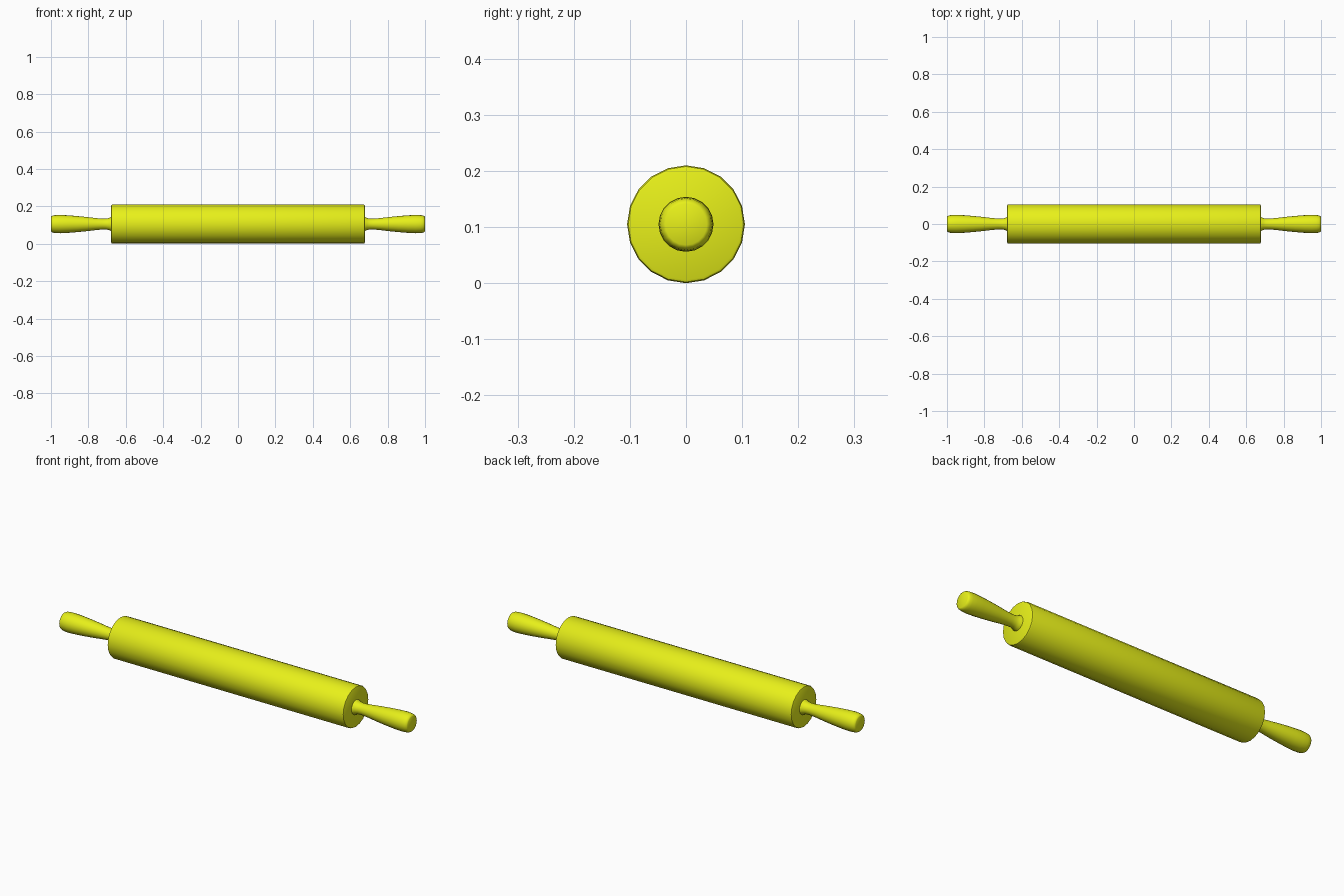
import bpy, bmesh, math

if "Cube" in bpy.data.objects:
    bpy.data.objects.remove(bpy.data.objects["Cube"])

SIDES = 20
AXIS_Z = 0.105

wood = bpy.data.materials.new("yellow_paint")
wood.diffuse_color = (0.80, 0.87, 0.01, 1)
wood.use_nodes = True
wood.node_tree.nodes["Principled BSDF"].inputs["Base Color"].default_value = wood.diffuse_color


def lathe(name, profile):
    """Turn an (x, radius) profile around the long axis, with flat end caps."""
    bm = bmesh.new()
    rings = []
    for x, r in profile:
        rings.append([bm.verts.new((x, r * math.sin(a), AXIS_Z + r * math.cos(a)))
                      for a in (2 * math.pi * i / SIDES for i in range(SIDES))])
    for a, b in zip(rings, rings[1:]):
        for i in range(SIDES):
            j = (i + 1) % SIDES
            bm.faces.new((a[i], a[j], b[j], b[i]))
    bm.faces.new(rings[0])
    bm.faces.new(rings[-1])
    bmesh.ops.recalc_face_normals(bm, faces=bm.faces)
    mesh = bpy.data.meshes.new(name)
    bm.to_mesh(mesh)
    bm.free()
    mesh.materials.append(wood)
    obj = bpy.data.objects.new(name, mesh)
    bpy.context.collection.objects.link(obj)
    bpy.ops.object.select_all(action='DESELECT')
    obj.select_set(True)
    bpy.context.view_layer.objects.active = obj
    bpy.ops.object.shade_smooth_by_angle(angle=math.radians(40))
    return obj


# Roller with slightly eased ends
end = [(0.670, 0.105), (0.676, 0.103), (0.678, 0.099)]
lathe("roller", [(-x, r) for x, r in reversed(end)] + end)

# Handles: flared foot, narrow neck, swelling grip, rounded tip
handle = [(0.665, 0.040), (0.678, 0.038), (0.690, 0.032), (0.705, 0.029),
          (0.725, 0.029), (0.760, 0.032), (0.810, 0.038), (0.860, 0.043),
          (0.910, 0.047), (0.950, 0.049), (0.975, 0.048), (0.989, 0.046),
          (0.997, 0.042), (1.000, 0.037)]
for name, s in (("right_handle", 1), ("left_handle", -1)):
    lathe(name, [(s * x, r) for x, r in handle])
